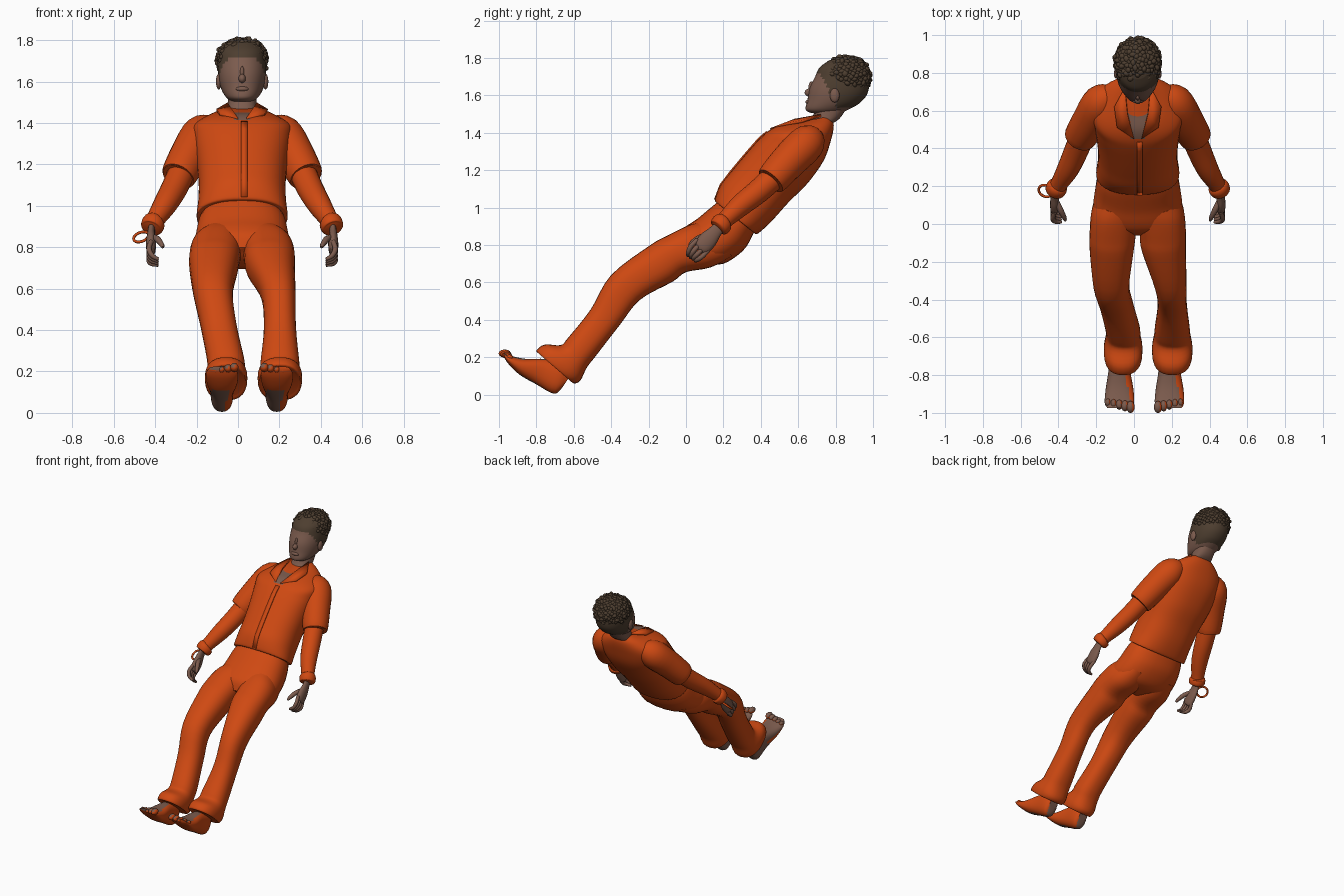
import bpy, bmesh, math, random
from mathutils import Vector, Matrix

if "Cube" in bpy.data.objects:
    bpy.data.objects.remove(bpy.data.objects["Cube"])

random.seed(4)
CX = 0.02                                   # body centre line


def material(name, rgb):
    m = bpy.data.materials.new(name)
    m.diffuse_color = (*rgb, 1)
    m.use_nodes = True
    m.node_tree.nodes["Principled BSDF"].inputs["Base Color"].default_value = m.diffuse_color
    return m


ORANGE = material("orange cloth", (0.62, 0.066, 0.006))
SKIN = material("brown skin", (0.20, 0.105, 0.075))
HAIR = material("dark brown hair", (0.075, 0.048, 0.029))


def finish(name, bm, mats, rule=None, angle=50):
    bmesh.ops.recalc_face_normals(bm, faces=bm.faces)
    bm.normal_update()
    if rule:
        for f in bm.faces:
            f.material_index = rule(f.calc_center_median(), f.normal)
    me = bpy.data.meshes.new(name)
    bm.to_mesh(me)
    bm.free()
    for m in mats:
        me.materials.append(m)
    me.shade_smooth()
    me.set_sharp_from_angle(angle=math.radians(angle))
    ob = bpy.data.objects.new(name, me)
    bpy.context.collection.objects.link(ob)
    return ob


def spline(rows, steps):
    """Catmull-Rom through tuples of numbers."""
    out = []
    for i in range(len(rows) - 1):
        p0, p1 = rows[max(i - 1, 0)], rows[i]
        p2, p3 = rows[i + 1], rows[min(i + 2, len(rows) - 1)]
        for k in range(steps):
            t = k / steps
            out.append(tuple(0.5 * (2 * b + (c - a) * t + (2 * a - 5 * b + 4 * c - d) * t * t
                             + (3 * b - a - 3 * c + d) * t ** 3)
                             for a, b, c, d in zip(p0, p1, p2, p3)))
    return out + [tuple(rows[-1])]


def skin_rings(bm, rings, n=28, power=1.0):
    """Closed skin over rings given as (centre, axis u, axis v)."""
    loops = []
    for c, u, v in rings:
        loop = []
        for k in range(n):
            a = 2 * math.pi * k / n
            co, si = math.cos(a), math.sin(a)
            co = math.copysign(abs(co) ** power, co)
            si = math.copysign(abs(si) ** power, si)
            loop.append(bm.verts.new(c + v * co + u * si))
        loops.append(loop)
    for a, b in zip(loops, loops[1:]):
        for k in range(n):
            bm.faces.new((a[k], a[(k + 1) % n], b[(k + 1) % n], b[k]))
    bm.faces.new(loops[0])
    bm.faces.new(loops[-1])


def loft(name, rows, mats, rule=None, steps=4, n=28, power=0.85):
    """Rows: front point y,z, back point y,z, left x, right x."""
    rings = []
    for yf, zf, yb, zb, x0, x1 in spline(rows, steps):
        rings.append((Vector(((x0 + x1) / 2, (yf + yb) / 2, (zf + zb) / 2)),
                      Vector(((x1 - x0) / 2, 0, 0)),
                      Vector((0, (yf - yb) / 2, (zf - zb) / 2))))
    bm = bmesh.new()
    skin_rings(bm, rings, n, power)
    return finish(name, bm, mats, rule)


def tube(bm, pts, side, n=16, flat=1.0, steps=4):
    """Tube through (x offset, y, z, radius), put on one side of the body."""
    pts = spline(pts, steps)
    cs = [Vector((CX + side * p[0], p[1], p[2])) for p in pts]
    rings = []
    for i, c in enumerate(cs):
        t = (cs[min(i + 1, len(cs) - 1)] - cs[max(i - 1, 0)]).normalized()
        u = t.cross(Vector((1, 0, 0))).normalized()
        rings.append((c, u * pts[i][3], t.cross(u) * pts[i][3] * flat))
    skin_rings(bm, rings, n)


def ball(bm, centre, size, seg=14):
    m = Matrix.Translation(centre) @ Matrix.Diagonal((*size, 1))
    bmesh.ops.create_uvsphere(bm, u_segments=seg, v_segments=seg // 2 + 1, radius=1, matrix=m)


# shirt, with an open V of skin at the neck
loft("shirt", [
    (.57, 1.45, .775, 1.49, -.06, .10), (.50, 1.44, .79, 1.44, -.14, .18),
    (.44, 1.41, .775, 1.36, -.215, .255), (.39, 1.365, .735, 1.25, -.215, .255),
    (.315, 1.28, .65, 1.13, -.20, .24), (.24, 1.19, .55, 1.03, -.19, .23),
    (.185, 1.12, .46, .93, -.192, .232), (.155, 1.045, .39, .865, -.20, .24),
    (.165, 1.025, .37, .86, -.195, .235)], [ORANGE, SKIN],
    lambda c, nr: 1 if c.y < .62 and c.z > 1.405 and abs(c.x - CX) < (c.z - 1.395) * .9 else 0,
    steps=6, n=48)

# shirt front overlap strip
bm = bmesh.new()
edge = [(.43, 1.41), (.385, 1.372), (.31, 1.286), (.235, 1.196), (.18, 1.124), (.15, 1.045)]
vs = [[bm.verts.new((x, y, z)) for y, z in edge] for x in (CX - .005, CX + .025)]
for i in range(len(edge) - 1):
    bm.faces.new((vs[0][i], vs[0][i + 1], vs[1][i + 1], vs[1][i]))
strip = finish("shirt_placket", bm, [ORANGE])
strip.modifiers.new("thick", "SOLIDIFY").thickness = 0.008

# hips of the trousers
loft("trouser_hips", [
    (.17, 1.03, .37, .89, -.17, .21), (.13, .998, .355, .85, -.19, .23),
    (.06, .94, .305, .77, -.205, .245), (0, .90, .20, .70, -.215, .255),
    (-.04, .86, .09, .70, -.20, .24), (-.06, .80, .03, .71, -.12, .16)], [ORANGE])

# trouser legs with cuffs: shared side profile, own left and right edges
profile = [(.06, .92, .25, .74), (0, .90, .13, .68), (-.10, .85, .0, .655), (-.19, .80, -.07, .605),
           (-.40, .64, -.245, .508), (-.51, .455, -.353, .374), (-.63, .305, -.48, .21),
           (-.67, .265, -.53, .145), (-.755, .268, -.565, .075), (-.80, .235, -.60, .06),
           (-.775, .215, -.62, .08)]
left_x = [(-.19, .02), (-.225, .02), (-.235, .01), (-.235, 0), (-.215, -.025), (-.18, -.005),
          (-.15, .03), (-.15, .035), (-.16, .045), (-.155, .04), (-.14, .025)]
right_x = [(.02, .23), (.02, .265), (.03, .275), (.04, .275), (.11, .278), (.125, .28),
           (.11, .295), (.105, .30), (.095, .31), (.10, .305), (.115, .29)]
for name, xs in (("left_trouser_leg", left_x), ("right_trouser_leg", right_x)):
    loft(name, [p + x for p, x in zip(profile, xs)], [ORANGE])


# bare feet, orange on the sides facing right and under the toes
def foot_rule(c, nr):
    return 1 if nr.x > .35 or (nr.z < 0 and c.z > .11) else 0


for name, dx in (("left_foot", 0), ("right_foot", .265)):
    rows = [(-.62, .10, -.66, .04, -.11, -.045), (-.66, .16, -.705, .005, -.13, -.025),
            (-.75, .19, -.80, .055, -.135, -.02), (-.86, .192, -.89, .107, -.15, -.003),
            (-.945, .21, -.95, .165, -.155, 0), (-.975, .225, -.975, .205, -.14, -.015)]
    loft(name, [r[:4] + (r[4] + dx, r[5] + dx) for r in rows], [SKIN, ORANGE], foot_rule)
    bm = bmesh.new()
    for k in range(5):
        big = k if dx == 0 else 4 - k           # big toe is on the inner side
        r = .014 + .002 * big
        ball(bm, (-.138 + dx + k * .030, -.945 - .006 * big, .200 + .005 * big),
             (r, r * 1.5, r), 10)
    finish(name + "_toes", bm, [SKIN, ORANGE], foot_rule)

# arms: short sleeve, long under-sleeve, wrist cuff, hand
for side, tag in ((-1, "left"), (1, "right")):
    bm = bmesh.new()
    tube(bm, [(.13, .68, 1.38, .06), (.19, .645, 1.345, .098), (.25, .55, 1.25, .096),
              (.305, .46, 1.15, .086), (.307, .457, 1.147, .07)], side, 24)
    finish(tag + "_short_sleeve", bm, [ORANGE])
    bm = bmesh.new()
    tube(bm, [(.28, .50, 1.19, .066), (.325, .39, 1.09, .064), (.37, .29, 1.01, .058),
              (.415, .215, .94, .046), (.43, .19, .915, .044)], side, 20)
    tube(bm, [(.42, .205, .93, .045), (.427, .195, .92, .056), (.437, .178, .895, .054),
              (.44, .172, .888, .04)], side, 20)
    finish(tag + "_arm_sleeve_and_cuff", bm, [ORANGE])
    bm = bmesh.new()
    tube(bm, [(.435, .19, .91, .03), (.44, .155, .87, .036), (.44, .12, .83, .048),
              (.44, .085, .79, .046), (.435, .07, .775, .03)], side, 16, .5)
    for k in range(4):
        s = (k - 1.5) * .019
        tube(bm, [(.44, .09 + s, .80 - s, .012), (.45, .055 + s, .765 - s, .013),
                  (.435, .035 + s * .8, .74 - s * .7, .012), (.405, .03 + s * .7, .728 - s * .5, .008)],
             side, 8)
    tube(bm, [(.435, .125, .85, .016), (.41, .075, .84, .016), (.39, .035, .815, .013),
              (.383, .018, .80, .007)], side, 8)
    finish(tag + "_hand", bm, [SKIN])
    # collar wing
    bm = bmesh.new()
    wing = [(.07, .72, 1.50), (.125, .62, 1.468), (.11, .51, 1.448), (.02, .45, 1.425), (.055, .58, 1.475)]
    bm.faces.new([bm.verts.new((CX + side * x, y, z)) for x, y, z in wing])
    bmesh.ops.triangulate(bm, faces=bm.faces)
    wing_ob = finish(tag + "_collar_wing", bm, [ORANGE])
    wing_ob.modifiers.new("thick", "SOLIDIFY").thickness = 0.014

# loose ring on the left wrist
bpy.ops.mesh.primitive_torus_add(major_radius=.038, minor_radius=.007, major_segments=24, minor_segments=8,
                                 location=(-.468, .175, .85), rotation=(math.radians(35), math.radians(-20), 0))
ring = bpy.context.object
ring.name = "wrist_ring"
ring.data.materials.append(ORANGE)
ring.data.shade_smooth()

# neck and head
loft("neck", [(.60, 1.42, .76, 1.44, -.06, .10), (.665, 1.47, .82, 1.475, -.05, .09),
              (.70, 1.54, .87, 1.55, -.05, .09)], [SKIN])
loft("head", [
    (.67, 1.505, .82, 1.50, -.03, .07), (.64, 1.525, .88, 1.53, -.06, .10),
    (.65, 1.58, .93, 1.56, -.083, .123), (.662, 1.64, .97, 1.61, -.095, .135),
    (.69, 1.70, .98, 1.68, -.095, .135), (.715, 1.75, .965, 1.755, -.083, .123),
    (.77, 1.79, .91, 1.80, -.04, .08)], [SKIN, HAIR],
    lambda c, nr: 1 if c.z > 1.715 or (c.y > .72 + (1.71 - c.z) * .5 and c.z > 1.535) else 0,
    steps=6, n=40, power=.95)
bm = bmesh.new()
ball(bm, (CX, .66, 1.615), (.018, .026, .022))
ball(bm, (CX, .672, 1.64), (.011, .018, .035))
ball(bm, (CX, .652, 1.565), (.032, .014, .012))
finish("nose_and_lips", bm, [SKIN])
bm = bmesh.new()
for side in (-1, 1):
    ball(bm, (CX + side * .113, .795, 1.60), (.014, .026, .038))
finish("ears", bm, [SKIN])

# curly hair: a cap of small lumps above a line sloping to the nape
bm = bmesh.new()
for i in range(420):
    z = 1 - 2 * (i + .5) / 420
    a = i * 2.39996
    r = math.sqrt(1 - z * z)
    j = random.uniform(.94, 1.04)
    p = Vector((CX + .113 * r * math.cos(a) * j, .858 + .122 * r * math.sin(a) * j, 1.703 + .1 * z * j))
    if p.z > 1.715 - .4 * (p.y - .715):
        rot = Matrix.Rotation(random.uniform(0, 6), 4, random.choice("XYZ"))
        size = Matrix.Diagonal((random.uniform(.014, .024), random.uniform(.014, .02), .014, 1))
        bmesh.ops.create_icosphere(bm, subdivisions=2, radius=1, matrix=Matrix.Translation(p) @ rot @ size)
finish("curly_hair", bm, [HAIR])
